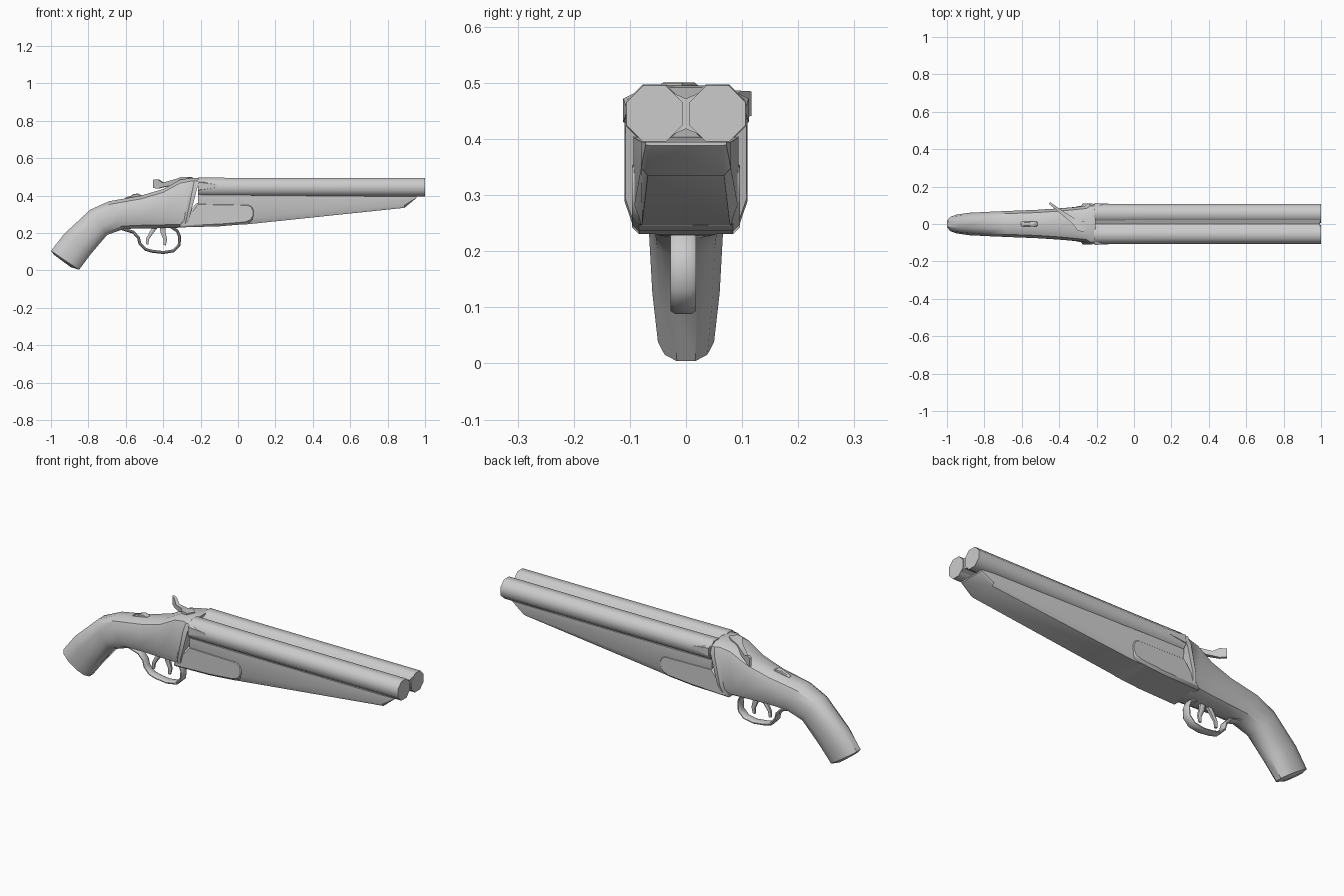
import bpy, bmesh, math
from mathutils import Vector

if "Cube" in bpy.data.objects:
    bpy.data.objects.remove(bpy.data.objects["Cube"])


def finish(name, bm, angle=40):
    bmesh.ops.recalc_face_normals(bm, faces=bm.faces)
    me = bpy.data.meshes.new(name)
    bm.to_mesh(me)
    bm.free()
    ob = bpy.data.objects.new(name, me)
    bpy.context.collection.objects.link(ob)
    me.shade_smooth()
    me.set_sharp_from_angle(angle=math.radians(angle))
    return ob


def loft(name, rings, angle=40):
    """Skin a list of equal-length point rings and cap both ends."""
    bm = bmesh.new()
    rows = [[bm.verts.new(p) for p in r] for r in rings]
    n = len(rows[0])
    for a, b in zip(rows, rows[1:]):
        for i in range(n):
            j = (i + 1) % n
            bm.faces.new((a[i], a[j], b[j], b[i]))
    bm.faces.new(rows[0])
    bm.faces.new(rows[-1])
    return finish(name, bm, angle)


def section(top, bottom, hw, e, n=12):
    """Superellipse ring between a top and a bottom point (x, z)."""
    t, b = Vector((top[0], 0, top[1])), Vector((bottom[0], 0, bottom[1]))
    mid, up, k = (t + b) / 2, (t - b) / 2, math.cos(math.pi / n)
    power = lambda v: math.copysign(abs(v / k) ** e, v)
    ring = []
    for i in range(n):
        a = math.tau * (i + 0.5) / n
        ring.append(mid + up * power(math.cos(a)) + Vector((0, hw * power(math.sin(a)), 0)))
    return ring


def prism(name, profile, hw, yc=0, bevel=0):
    """Extrude an x-z profile symmetrically across y."""
    ob = loft(name, [[(x, yc + s * hw, z) for x, z in profile] for s in (-1, 1)])
    if bevel:
        m = ob.modifiers.new("bevel", 'BEVEL')
        m.width, m.segments = bevel, 1
    return ob


def strap(name, path, half_t, hw, yc=0, tip=1.0):
    """Sweep a chamfered flat section along an x-z path."""
    pts = [Vector(p) for p in path]
    rings = []
    for i, p in enumerate(pts):
        d = (pts[min(i + 1, len(pts) - 1)] - pts[max(i - 1, 0)]).normalized()
        nrm = Vector((-d.y, d.x))
        s = 1 + (tip - 1) * i / (len(pts) - 1)
        ring = []
        for u, v in ((1, .6), (.3, 1), (-.3, 1), (-1, .6), (-1, -.6), (-.3, -1), (.3, -1), (1, -.6)):
            q = p + nrm * u * half_t * s
            ring.append((q.x, yc + v * hw * s, q.y))
        rings.append(ring)
    return loft(name, rings, 50)


# Grip flowing into the receiver body
loft("grip_and_receiver", [section(*s) for s in (
    ((-.985, .085), (-.895, .018), .03, .9),
    ((-1.0, .105), (-.85, .004), .05, .85),
    ((-.93, .195), (-.785, .09), .06, .85),
    ((-.79, .325), (-.70, .19), .066, .8),
    ((-.69, .37), (-.61, .222), .07, .75),
    ((-.52, .40), (-.51, .225), .076, .7),
    ((-.40, .435), (-.41, .226), .083, .6),
    ((-.31, .485), (-.33, .228), .09, .5),
    ((-.25, .495), (-.295, .23), .096, .45),
    ((-.23, .495), (-.285, .235), .11, .42),
    ((-.205, .492), (-.27, .24), .108, .42))], 35)

# Receiver bar with rounded front
bar = [(-.32, .23), (-.1, .236), (.04, .248), (.075, .262), (.092, .29),
       (.092, .32), (.08, .348), (.055, .36), (-.22, .365)]
prism("receiver_bar", bar, .096, bevel=.012)

# Tapering wooden forend
fore = []
for x, top, bot, hw in ((-.215, .405, .30, .094), (.03, .403, .245, .094),
                        (.08, .402, .25, .092), (.89, .395, .335, .08), (.955, .395, .388, .072)):
    h = top - bot
    fore.append([(x, s * hw * w, bot + h * f) for s, w, f in (
        (1, 1, 1), (1, 1, .22), (1, .85, 0), (-1, .85, 0), (-1, 1, .22), (-1, 1, 1))])
loft("forend", fore, 35)

# Twin barrels
for side, label in ((-1, "right"), (1, "left")):
    rings = []
    for x, r in ((-.215, .056), (-.08, .055), (.1, .054), (1, .054)):
        rings.append([(x, side * .056 + r * math.sin(a), .445 + r * math.cos(a))
                      for a in (math.tau * (i + .5) / 8 for i in range(8))])
    loft("barrel_" + label, rings, 50)

# Recessed rib filling the gap between the barrels
loft("barrel_rib", [[(x, .03, .485), (x, 0, .472), (x, -.03, .485),
                     (x, -.03, .405), (x, 0, .418), (x, .03, .405)] for x in (-.21, .995)])

# Breech wedges lying along the outside of the barrels
for side, label in ((-1, "right"), (1, "left")):
    loft("breech_wedge_" + label, [
        [(-.21, side * .085, .485), (-.21, side * .112, .472), (-.21, side * .112, .43), (-.21, side * .085, .42)],
        [(-.09, side * .09, .46), (-.09, side * .106, .456), (-.09, side * .106, .448), (-.09, side * .09, .444)]])

# Trigger guard loop with rear tail
strap("trigger_guard", [(-.63, .226), (-.56, .205), (-.532, .175), (-.525, .145), (-.495, .113),
                        (-.46, .103), (-.40, .096), (-.345, .105), (-.315, .135),
                        (-.312, .18), (-.325, .212), (-.36, .235)], .008, .023, -.005)

# Two triggers
strap("rear_trigger", [(-.44, .235), (-.465, .20), (-.483, .17), (-.485, .14)], .012, .013, -.005, .5)
strap("front_trigger", [(-.405, .24), (-.40, .20), (-.388, .165), (-.392, .135)], .016, .013, -.005, .4)

# Top opening lever swung towards +y, with upright thumb pad
lever = []
for x, y, z, w, h in ((-.255, -.025, .488, .022, .012), (-.285, -.01, .487, .03, .014),
                      (-.325, .018, .475, .014, .014), (-.40, .072, .457, .009, .012),
                      (-.425, .092, .462, .007, .024), (-.452, .112, .463, .006, .022)):
    d = Vector((.55, .83, 0)) * w
    c = Vector((x, y, z))
    u = Vector((0, 0, h))
    lever.append([c + d + u, c - d + u, c - d - u, c + d - u])
loft("opening_lever", lever, 45)

# Safety catch on the top of the grip
prism("safety_catch", [(-.61, .375), (-.60, .392), (-.575, .398), (-.56, .408),
                       (-.535, .412), (-.52, .404), (-.50, .395)], .013, bevel=.004)
